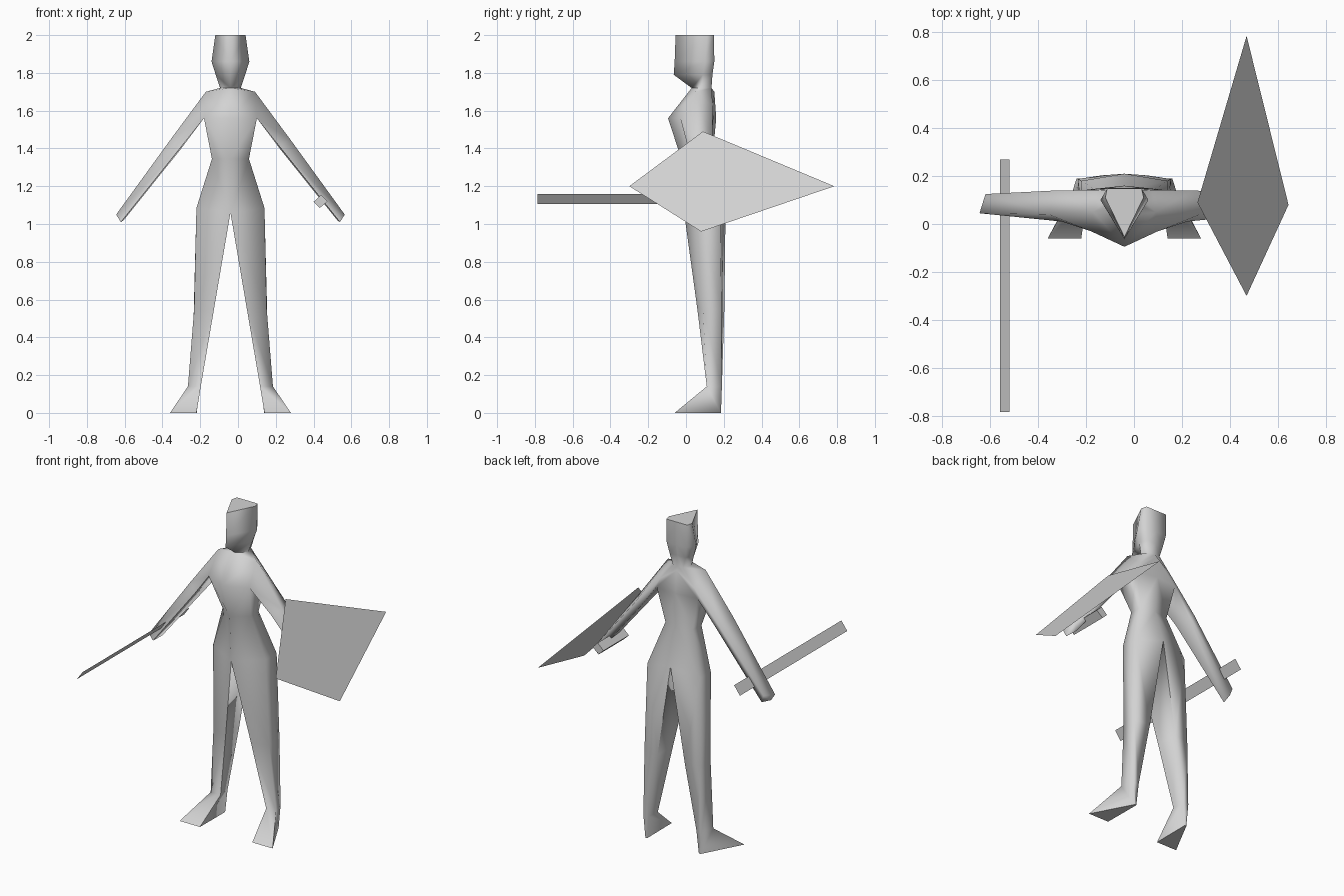
import bpy
import bmesh
from math import radians

cube = bpy.data.objects.get("Cube")
if cube:
    bpy.data.objects.remove(cube, do_unlink=True)

CENTRE_X = -0.04


def make_material(name, colour):
    mat = bpy.data.materials.new(name)
    mat.use_nodes = True
    mat.diffuse_color = colour
    mat.node_tree.nodes["Principled BSDF"].inputs["Base Color"].default_value = colour
    return mat


grey = make_material("plain_grey", (0.65, 0.65, 0.65, 1))


def finish(bm, name):
    """Turn a bmesh into a named, coloured object."""
    mesh = bpy.data.meshes.new(name)
    bm.to_mesh(mesh)
    bm.free()
    mesh.materials.append(grey)
    obj = bpy.data.objects.new(name, mesh)
    bpy.context.collection.objects.link(obj)
    return obj


def level(z, *points):
    """A horizontal ring of (x, y) points."""
    return [(x, y, z) for x, y in points]


def loft(bm, rings, closed=False, skip=(), cap=False):
    """Bridge successive rings; skip lists (ring, side) panels left open."""
    rows = [[bm.verts.new(p) for p in ring] for ring in rings]
    count = len(rows[0])
    for r, (low, high) in enumerate(zip(rows, rows[1:])):
        for i in range(count if closed else count - 1):
            j = (i + 1) % count
            if (r, i) not in skip:
                bm.faces.new((low[i], low[j], high[j], high[i]))
    if cap:
        bm.faces.new(rows[-1])


def soften(bm):
    """Smooth the skin; keep the crown, soles and tight folds crisp."""
    for face in bm.faces:
        face.smooth = True
    for edge in bm.edges:
        ends = [v.co for v in edge.verts]
        flat_end = all(c.z > 1.99 for c in ends) or all(c.z < .01 for c in ends)
        on_centre = all(abs(c.x) < .001 for c in ends)
        fold = edge.calc_face_angle(0) > radians(95) and not on_centre
        edge.smooth = not (flat_end or fold)


# Shared rings where the parts of the body join
hip = [(0, -.01, 1.06), (.18, .07, 1.085), (.18, .18, 1.085), (0, .21, 1.125)]
chest = level(1.56, (0, -.095), (.14, -.03), (.14, .145), (0, .16))
shoulder = [(0, .03, 1.72), (.13, .05, 1.70), (.115, .142, 1.62), (0, .15, 1.70)]
neck = level(1.72, (0, .03), (.055, .08), (.035, .135), (0, .135))

body = bmesh.new()

# Torso, with the arm hole left open
waist = level(1.345, (0, -.025), (.098, .045), (.094, .125), (0, .14))
loft(body, [hip, waist, chest, shoulder, neck], skip={(2, 1)})

# Head: pointed face, flat back and crown
loft(body, [
    neck,
    level(1.79, (0, -.065), (.078, .09), (.055, .14), (0, .14)),
    level(1.86, (0, -.06), (.1, .1), (.068, .15), (0, .15)),
    level(2.0, (0, -.055), (.08, .11), (.072, .148), (0, .148)),
], cap=True)

# Arm
elbow = [(.26, .01, 1.41), (.315, .04, 1.45), (.285, .14, 1.43), (.26, .13, 1.4)]
hand = [(.58, .05, 1.01), (.605, .045, 1.05), (.58, .125, 1.065), (.565, .12, 1.02)]
armhole = [chest[1], shoulder[1], shoulder[2], chest[2]]
loft(body, [armhole, elbow, hand], closed=True, cap=True)

# Leg and wedge foot
knee = level(.55, (.087, .06), (.192, .09), (.194, .188), (.093, .203))
ankle = level(.14, (.157, .11), (.225, .11), (.2, .19), (.165, .19))
sole = level(0, (.18, -.06), (.32, -.06), (.19, .185), (.178, .185))
loft(body, [hip, knee, ankle, sole], closed=True, cap=True)

# Mirror the half figure and weld it
bmesh.ops.remove_doubles(body, verts=body.verts[:], dist=.0005)
bmesh.ops.mirror(body, geom=body.verts[:] + body.edges[:] + body.faces[:],
                 axis="X", merge_dist=.0005)
bmesh.ops.remove_doubles(body, verts=body.verts[:], dist=.0005)
bmesh.ops.recalc_face_normals(body, faces=body.faces[:])
soften(body)
finish(body, "body").location.x = CENTRE_X


def plate(name, points):
    bm = bmesh.new()
    bm.faces.new([bm.verts.new(p) for p in points])
    return finish(bm, name)


# Flat sword blade held in the right hand
blade_low, blade_high = (-.56, 1.105), (-.52, 1.16)
plate("sword", [(x, y, z) for (x, z), y in (
    (blade_low, -.785), (blade_high, -.785), (blade_high, .27), (blade_low, .27))])

# Kite shield lying against the left forearm
plate("shield", [(.47, .785, 1.2), (.645, .08, .96), (.47, -.3, 1.2), (.265, .09, 1.49)])

# Shield grip: a small bar under the forearm
grip = bmesh.new()
section = [(.4, 1.117), (.433, 1.085), (.475, 1.12), (.44, 1.155)]
loft(grip, [[(x, y, z) for x, z in section] for y in (-.01, .24)], closed=True)
bmesh.ops.holes_fill(grip, edges=grip.edges[:])
bmesh.ops.recalc_face_normals(grip, faces=grip.faces[:])
finish(grip, "shield_grip")
